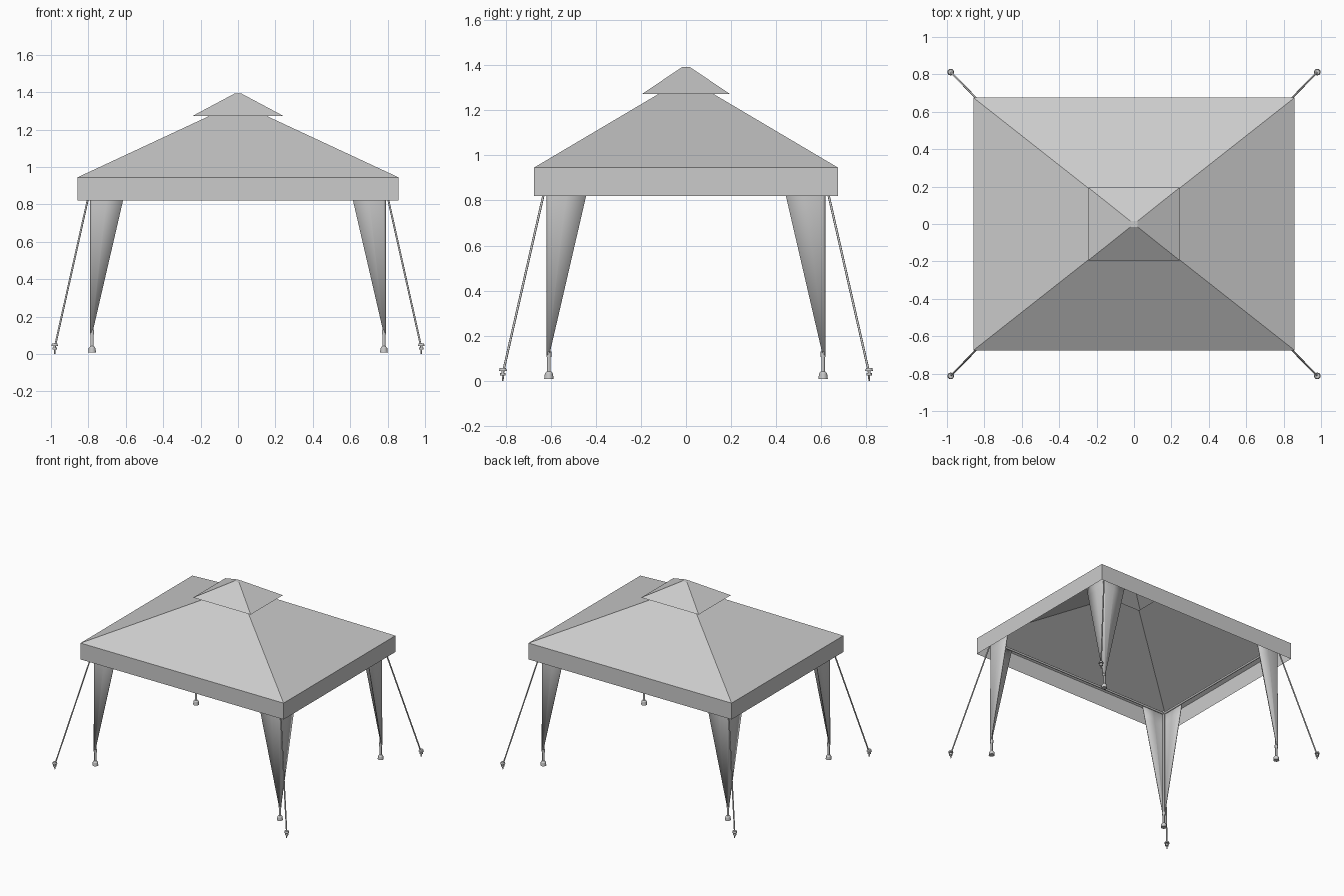
import bpy
import bmesh
from mathutils import Vector

cube = bpy.data.objects.get("Cube")
if cube:
    bpy.data.objects.remove(cube, do_unlink=True)

fabric = bpy.data.materials.new("light grey")
fabric.use_nodes = True
GREY = (0.6, 0.6, 0.6, 1)
fabric.diffuse_color = GREY
fabric.node_tree.nodes["Principled BSDF"].inputs["Base Color"].default_value = GREY

CORNERS = {"front_right": (-1, -1), "front_left": (1, -1),
           "back_left": (1, 1), "back_right": (-1, 1)}
POST_X, POST_Y = 0.78, 0.608
EAVE_X, EAVE_Y = 0.858, 0.675


def finish(bm, name, smooth=None):
    bmesh.ops.recalc_face_normals(bm, faces=bm.faces)
    mesh = bpy.data.meshes.new(name)
    bm.to_mesh(mesh)
    bm.free()
    mesh.materials.append(fabric)
    obj = bpy.data.objects.new(name, mesh)
    bpy.context.collection.objects.link(obj)
    if smooth:
        bpy.ops.object.select_all(action='DESELECT')
        obj.select_set(True)
        bpy.context.view_layer.objects.active = obj
        bpy.ops.object.shade_smooth_by_angle(angle=smooth)
    return obj


def skin_rings(bm, rings, closed=True):
    """Join successive rows of points with quads."""
    rows = [[bm.verts.new(p) for p in ring] for ring in rings]
    for low, high in zip(rows, rows[1:]):
        n = len(low)
        for i in range(n if closed else n - 1):
            j = (i + 1) % n
            bm.faces.new((low[i], low[j], high[j], high[i]))
    return rows


def canopy(name, levels, capped=False):
    """Rectangular tent surface from (half x, half y, z) levels."""
    bm = bmesh.new()
    rows = skin_rings(bm, [[(sx * x, sy * y, z) for sx, sy in CORNERS.values()]
                           for x, y, z in levels])
    if capped:
        bm.faces.new(rows[-1])
    return finish(bm, name)


def rod(bm, start, end, r1, r2=None, sides=12):
    a, b = Vector(start), Vector(end)
    turn = (b - a).to_track_quat('Z', 'Y').to_matrix().to_4x4()
    turn.translation = (a + b) / 2
    bmesh.ops.create_cone(bm, cap_ends=True, segments=sides, radius1=r1,
                          radius2=r1 if r2 is None else r2,
                          depth=(b - a).length, matrix=turn)


# Canopy with an open vent at its peak, and the raised vent cap
canopy("canopy_roof", [(EAVE_X, EAVE_Y, 0.945), (0.13, 0.102, 1.284)])
canopy("valance", [(EAVE_X, EAVE_Y, 0.82), (EAVE_X, EAVE_Y, 0.945)])
canopy("vent_cap", [(0.243, 0.194, 1.273), (0.02, 0.016, 1.392)], capped=True)

# Top rails joining the posts
bm = bmesh.new()
for s in (-1, 1):
    rod(bm, (-POST_X, s * POST_Y, 0.92), (POST_X, s * POST_Y, 0.92), 0.008)
    rod(bm, (s * POST_X, -POST_Y, 0.92), (s * POST_X, POST_Y, 0.92), 0.008)
finish(bm, "top_rails", 0.6)

for corner, (sx, sy) in CORNERS.items():
    px, py = sx * POST_X, sy * POST_Y

    # Post with a clamp at the curtain's lower end
    bm = bmesh.new()
    rod(bm, (px, py, 0.03), (px, py, 0.94), 0.008)
    rod(bm, (px, py, 0.105), (px, py, 0.13), 0.011)
    finish(bm, corner + "_post", 0.6)

    # Tapered foot
    bm = bmesh.new()
    rod(bm, (px, py, 0.008), (px, py, 0.032), 0.021, 0.018, 16)
    rod(bm, (px, py, 0.032), (px, py, 0.042), 0.018, 0.01, 16)
    finish(bm, corner + "_foot", 0.6)

    # Corner curtain: two tapering panels meeting softly around the post
    bm = bmesh.new()
    rings = []
    for z, reach in ((0.115, 0.012), (0.82, 0.175), (0.93, 0.2)):
        soft = min(0.012, reach * 0.4)
        inward = [(reach, 0), (reach * 0.5, 0), (soft, 0), (soft * 0.3, soft * 0.3),
                  (0, soft), (0, reach * 0.5), (0, reach)]
        rings.append([(sx * (POST_X + 0.01 - u), sy * (POST_Y + 0.01 - v), z)
                      for u, v in inward])
    skin_rings(bm, rings, closed=False)
    curtain = finish(bm, corner + "_curtain", 1.2)
    hem = curtain.modifiers.new("cloth_thickness", 'SOLIDIFY')
    hem.thickness = 0.005

    # Guy rope and ground stake
    foot = (sx * 0.98, sy * 0.812)
    bm = bmesh.new()
    rod(bm, (px, py, 0.93), (*foot, 0.035), 0.005, sides=8)
    finish(bm, corner + "_guy_rope", 0.9)
    bm = bmesh.new()
    rod(bm, (*foot, 0), (*foot, 0.05), 0.003, 0.007)
    rod(bm, (*foot, 0.024), (*foot, 0.034), 0.012)
    rod(bm, (*foot, 0.043), (*foot, 0.056), 0.018, 0.014)
    finish(bm, corner + "_stake", 0.6)
